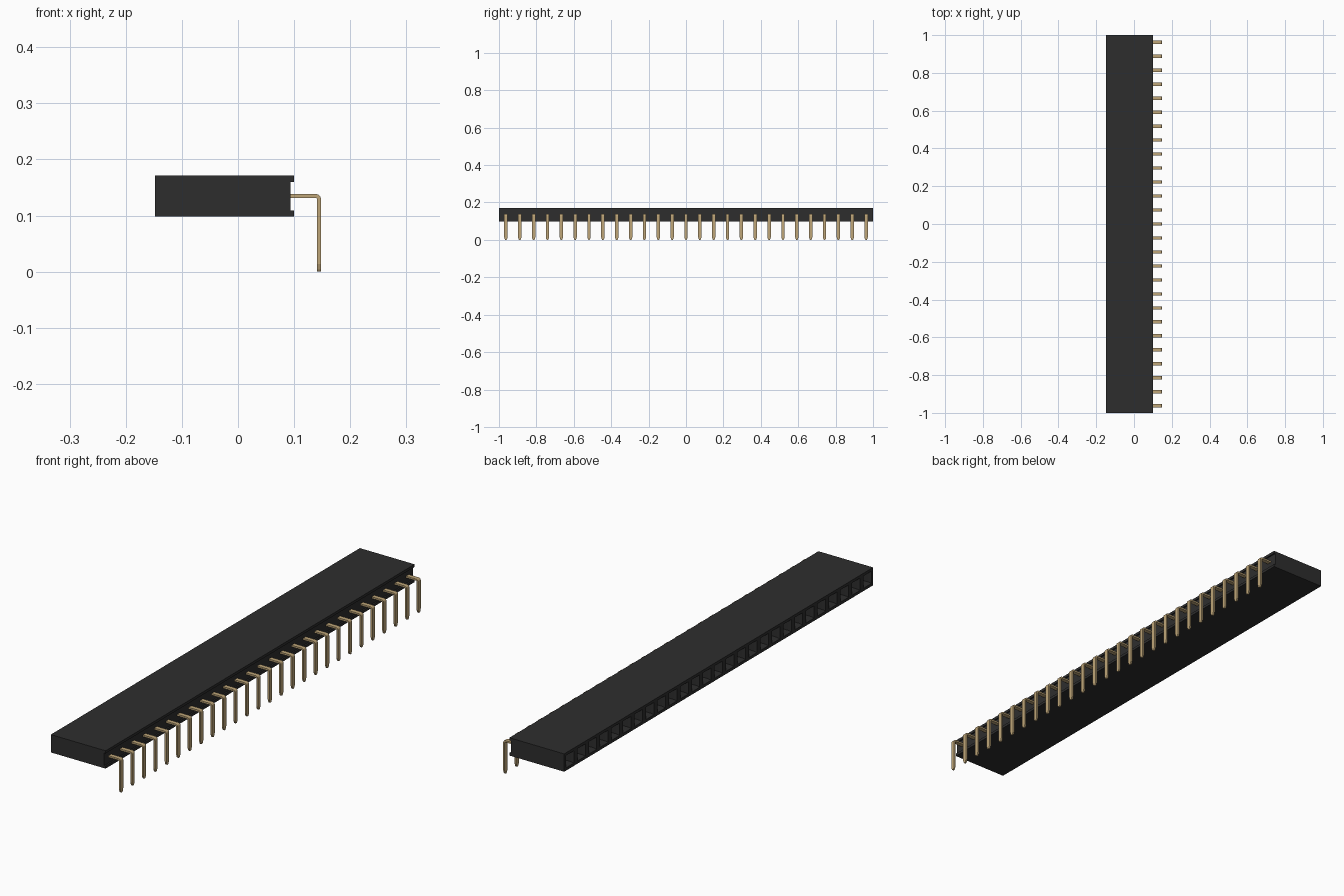
import bpy
import bmesh
import math
from mathutils import Vector

COUNT = 27
PITCH = 2 / COUNT

old = bpy.data.objects.get("Cube")
if old:
    bpy.data.objects.remove(old, do_unlink=True)


def material(name, color, roughness):
    m = bpy.data.materials.new(name)
    m.use_nodes = True
    m.diffuse_color = color
    node = next(n for n in m.node_tree.nodes if n.type == 'BSDF_PRINCIPLED')
    node.inputs["Base Color"].default_value = color
    node.inputs["Roughness"].default_value = roughness
    return m


def make_object(name, bm, mat):
    bmesh.ops.recalc_face_normals(bm, faces=bm.faces)
    mesh = bpy.data.meshes.new(name)
    bm.to_mesh(mesh)
    bm.free()
    mesh.materials.append(mat)
    obj = bpy.data.objects.new(name, mesh)
    bpy.context.collection.objects.link(obj)
    return obj


def loft(bm, rings):
    """Skin a row of equal point rings and cap both ends."""
    rows = [[bm.verts.new(p) for p in ring] for ring in rings]
    n = len(rows[0])
    for a, b in zip(rows, rows[1:]):
        for i in range(n):
            j = (i + 1) % n
            bm.faces.new((a[i], a[j], b[j], b[i]))
    bm.faces.new(rows[0])
    bm.faces.new(rows[-1])


black = material("black plastic", (0.027, 0.027, 0.027, 1), 0.6)
gold = material("pale gold metal", (0.52, 0.38, 0.19, 1), 0.5)

# Housing: a bar with a shallow groove along the pin side
LEFT, RIGHT, GROOVE = -0.148, 0.1, 0.094
LOW, HIGH, LIP = 0.098, 0.171, 0.011
profile = [(LEFT, LOW), (RIGHT, LOW), (RIGHT, LOW + LIP), (GROOVE, LOW + LIP),
           (GROOVE, HIGH - LIP), (RIGHT, HIGH - LIP), (RIGHT, HIGH), (LEFT, HIGH)]
bm = bmesh.new()
loft(bm, [[(x, -1 + k * PITCH, z) for x, z in profile] for k in range(COUNT + 1)])
bmesh.ops.recalc_face_normals(bm, faces=bm.faces)

# Sockets: a funnel mouth and a deep square hole in each cell
mouths = [f for f in bm.faces if f.normal.x < -0.9 and f.calc_center_median().x < LEFT + 0.001]
bmesh.ops.inset_individual(bm, faces=mouths, thickness=0.016)
bmesh.ops.inset_individual(bm, faces=mouths, thickness=0.008, depth=-0.01)
for f in mouths:
    hole = bmesh.ops.extrude_discrete_faces(bm, faces=[f])["faces"][0]
    bmesh.ops.translate(bm, verts=hole.verts, vec=(0.09, 0, 0))
make_object("socket_housing", bm, black)

# Pin: flat strip bent down at a right angle, with a tapered tip
HALF, WIDE, BEND = 0.0035, 0.009, 0.006
TOP, OUT = 0.135, 0.1445
stations = [(0.06, TOP, 0, WIDE)]
for k in range(5):
    a = math.radians(90 * k / 4)
    stations.append((OUT - BEND + BEND * math.sin(a), TOP - BEND + BEND * math.cos(a), a, WIDE))
stations += [(OUT, 0.014, math.pi / 2, WIDE), (OUT, 0.004, math.pi / 2, WIDE * 0.65),
             (OUT, 0, math.pi / 2, WIDE * 0.35)]
rings = []
for x, z, a, w in stations:
    side = Vector((math.sin(a), 0, math.cos(a))) * HALF
    center = Vector((x, 0, z))
    rings.append([center + side * s + Vector((0, w * t, 0))
                  for s, t in ((1, 1), (1, -1), (-1, -1), (-1, 1))])
bm = bmesh.new()
loft(bm, rings)
pins = make_object("bent_pins", bm, gold)
pins.location.y = -1 + PITCH / 2

# One pin for each socket
row = pins.modifiers.new("pin row", 'ARRAY')
row.count = COUNT
row.use_relative_offset = False
row.use_constant_offset = True
row.constant_offset_displace = (0, PITCH, 0)
